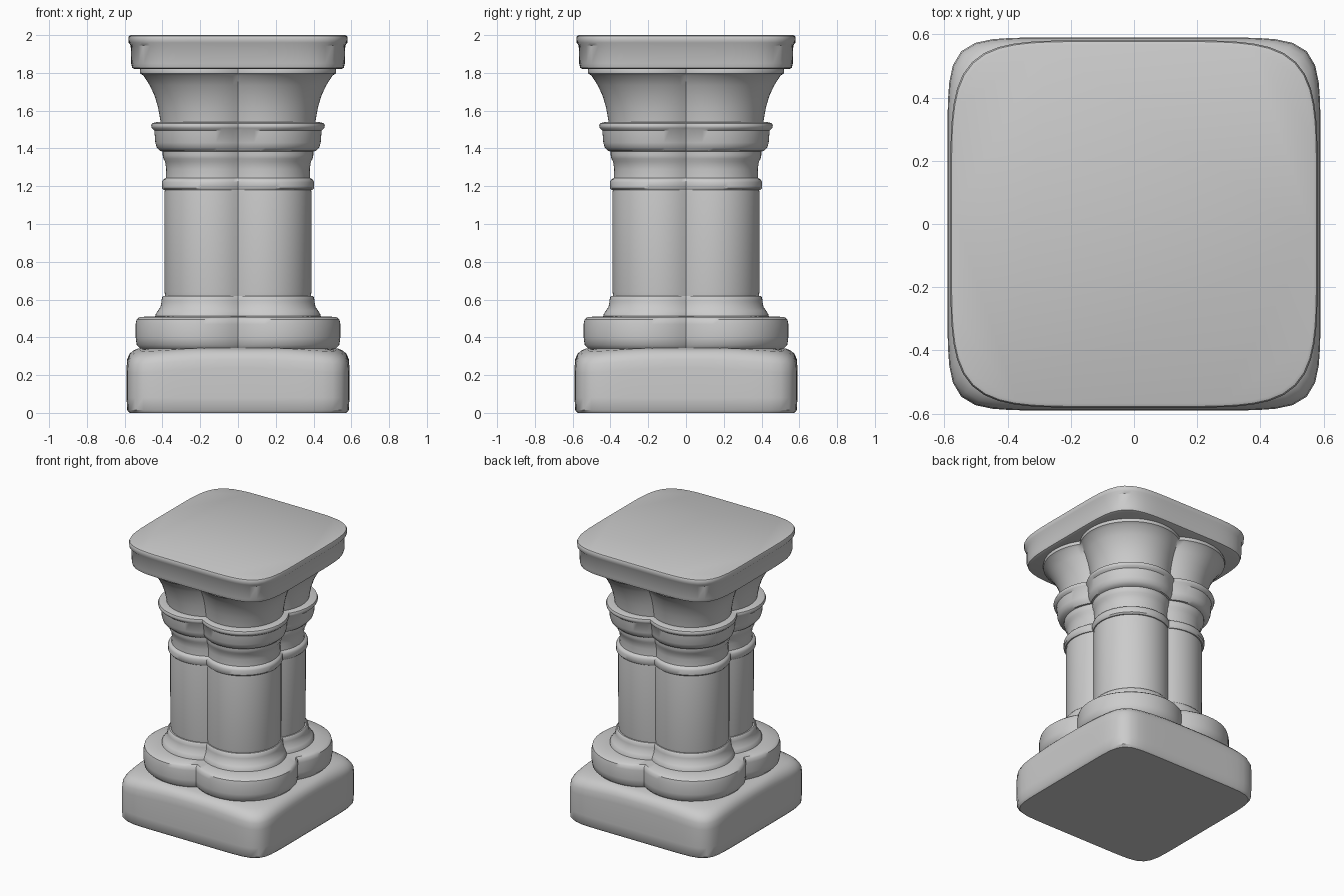
import bpy, bmesh, math

if "Cube" in bpy.data.objects:
    bpy.data.objects.remove(bpy.data.objects["Cube"])

N = 96  # points around every cross-section


def lobed(e, a):
    """Four corner lobes merged together; e is the half width."""
    c, r = 0.36 * e, 0.64 * e
    d = abs(((a % (math.pi / 2)) - math.pi / 4))  # angle from lobe axis
    m = c * math.sqrt(2)
    return m * math.cos(d) + math.sqrt(r * r - (m * math.sin(d)) ** 2)


def rounded_square(power):
    """Soft square with slightly bulging sides."""
    def radius(e, a):
        return e / (abs(math.cos(a)) ** power + abs(math.sin(a)) ** power) ** (1 / power)
    return radius


def loft(name, section, profile, sag=0.0):
    """Stack scaled sections along z; profile is (half width, z) pairs."""
    bm = bmesh.new()
    rings = []
    for e, z in profile:
        ring = []
        for i in range(N):
            a = 2 * math.pi * i / N
            r = section(e, a)
            drop = sag * max(0.0, r - 0.58) if z > 0.2 else 0.0
            ring.append(bm.verts.new((r * math.cos(a), r * math.sin(a), z - drop)))
        rings.append(ring)
    for lo, hi in zip(rings, rings[1:]):
        for i in range(N):
            j = (i + 1) % N
            bm.faces.new((lo[i], lo[j], hi[j], hi[i]))
    bm.faces.new(rings[0][::-1])
    bm.faces.new(rings[-1])
    mesh = bpy.data.meshes.new(name)
    bm.to_mesh(mesh)
    bm.free()
    ob = bpy.data.objects.new(name, mesh)
    bpy.context.collection.objects.link(ob)
    bpy.ops.object.select_all(action='DESELECT')
    ob.select_set(True)
    bpy.context.view_layer.objects.active = ob
    bpy.ops.object.shade_smooth_by_angle(angle=math.radians(40))
    return ob


# square foot with softened, slightly drooping corners
loft("plinth", rounded_square(9), [
    (0.575, 0.0), (0.587, 0.015), (0.59, 0.08), (0.59, 0.24), (0.587, 0.285),
    (0.575, 0.312), (0.555, 0.33), (0.525, 0.342), (0.45, 0.345)], sag=0.15)

# wide lobed ring above the foot
loft("base_ring", lobed, [
    (0.50, 0.32), (0.52, 0.342), (0.537, 0.36), (0.542, 0.40), (0.542, 0.47),
    (0.537, 0.495), (0.52, 0.508), (0.43, 0.512)])

# flared collar between the ring and the shaft
loft("base_collar", lobed, [
    (0.44, 0.49), (0.437, 0.52), (0.425, 0.54), (0.411, 0.56), (0.405, 0.59),
    (0.403, 0.61), (0.395, 0.62), (0.37, 0.62)])

# clustered shaft
loft("shaft", lobed, [(0.383, 0.60), (0.389, 0.64), (0.39, 1.16), (0.385, 1.20)])

# thin ring and neck
loft("neck_ring", lobed, [
    (0.37, 1.178), (0.394, 1.18), (0.402, 1.19), (0.402, 1.222), (0.396, 1.235),
    (0.382, 1.243), (0.38, 1.29), (0.386, 1.33), (0.395, 1.345), (0.399, 1.365),
    (0.399, 1.39)])

# capital: torus band, then the flaring bell
loft("capital_band", lobed, [
    (0.38, 1.382), (0.412, 1.386), (0.43, 1.405), (0.438, 1.43), (0.443, 1.495),
    (0.457, 1.508), (0.46, 1.52), (0.455, 1.533), (0.43, 1.54), (0.39, 1.54)])
loft("capital_bell", lobed, [
    (0.408, 1.52), (0.413, 1.56), (0.424, 1.62), (0.442, 1.68), (0.468, 1.735),
    (0.50, 1.785), (0.518, 1.797), (0.52, 1.812), (0.515, 1.83)])

# square top slab with a small lip
loft("top_slab", rounded_square(5.5), [
    (0.545, 1.82), (0.56, 1.826), (0.566, 1.85), (0.568, 1.945), (0.579, 1.96),
    (0.581, 1.985), (0.577, 1.996), (0.568, 2.0)])
